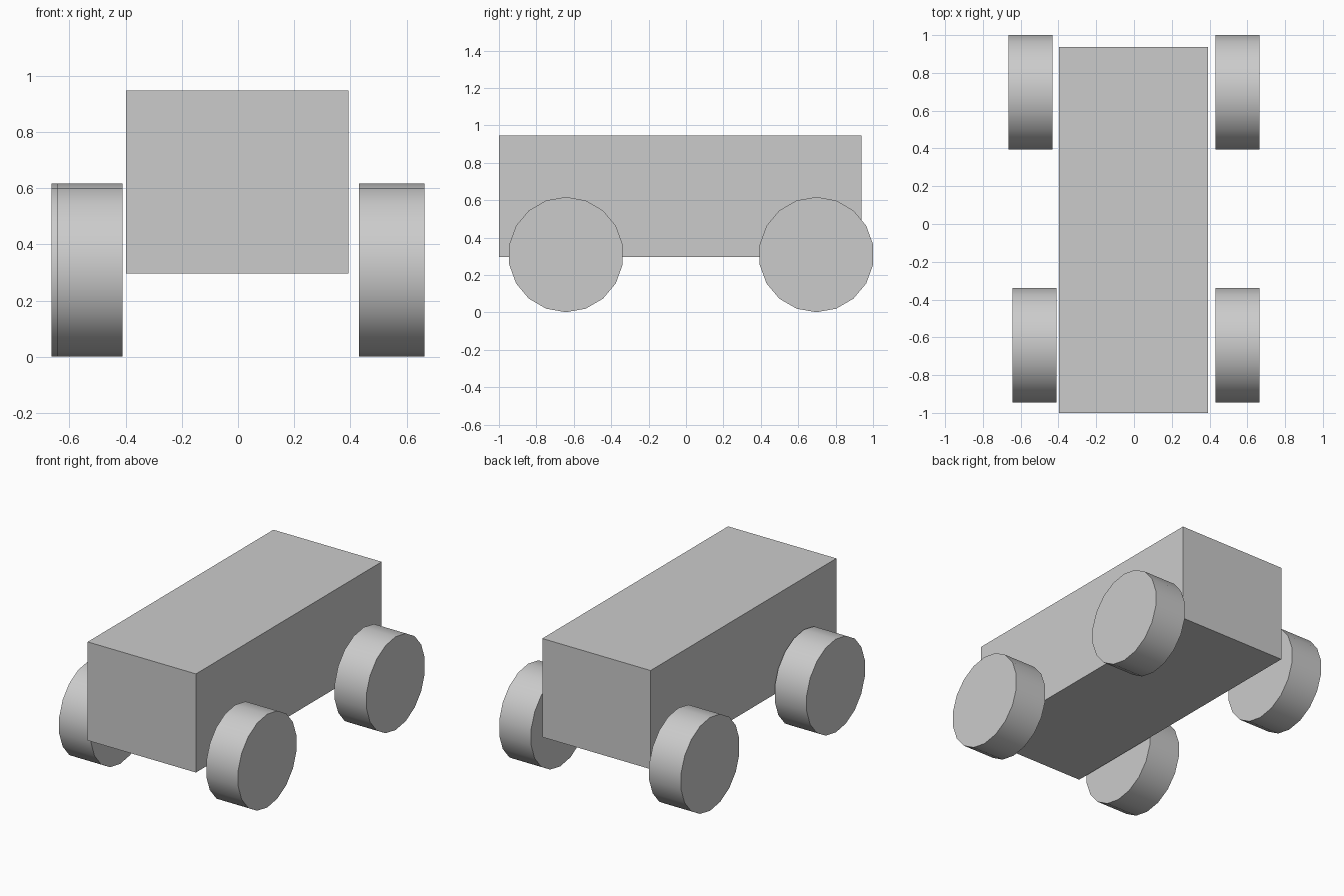
import bpy
import math

if "Cube" in bpy.data.objects:
    bpy.data.objects.remove(bpy.data.objects["Cube"])


def box(name, lo, hi):
    """Axis-aligned box between two corners."""
    centre = [(a + b) / 2 for a, b in zip(lo, hi)]
    bpy.ops.mesh.primitive_cube_add(size=1, location=centre)
    ob = bpy.context.object
    ob.name = name
    ob.scale = [b - a for a, b in zip(lo, hi)]
    bpy.ops.object.transform_apply(location=False, rotation=False, scale=True)
    return ob


def wheel(name, x, y, radius=0.308, width=0.233):
    """18-sided disc on an x axle, one corner touching the ground."""
    bpy.ops.mesh.primitive_cylinder_add(
        vertices=18, radius=radius, depth=width,
        location=(x, y, radius + 0.001), rotation=(0, math.pi / 2, 0))
    ob = bpy.context.object
    ob.name = name
    bpy.ops.object.transform_apply(location=False, rotation=True, scale=False)
    # put a corner at the very top and bottom
    top = max(v.co.z for v in ob.data.vertices)
    if top < radius - 1e-4:
        ob.rotation_euler.x = math.radians(10)
    bpy.ops.object.shade_smooth_by_angle(angle=math.radians(30))
    return ob


# Body
box("body", (-0.398, -1.0, 0.296), (0.393, 0.938, 0.947))

# Wheels: the front left one sits slightly closer to the body
for name, x, y in (("front_left_wheel", -0.528, -0.642),
                   ("front_right_wheel", 0.547, -0.642),
                   ("rear_left_wheel", -0.548, 0.697),
                   ("rear_right_wheel", 0.547, 0.697)):
    wheel(name, x, y)
